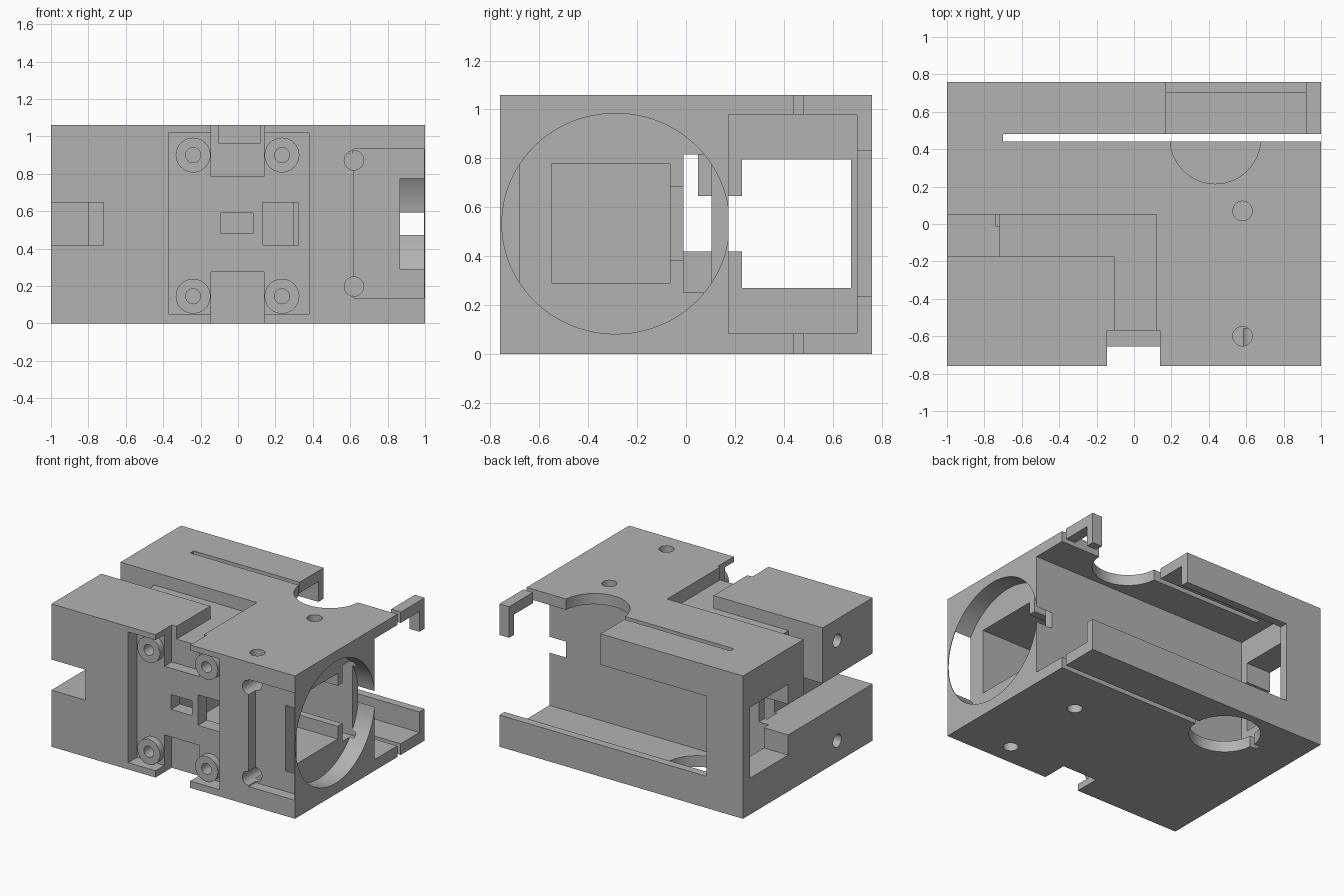
import bpy
import math

if "Cube" in bpy.data.objects:
    bpy.data.objects.remove(bpy.data.objects["Cube"], do_unlink=True)

grey = bpy.data.materials.new("plain_grey")
grey.use_nodes = True
grey.diffuse_color = (0.45, 0.45, 0.45, 1)
grey.node_tree.nodes["Principled BSDF"].inputs["Base Color"].default_value = (0.45, 0.45, 0.45, 1)


def box(name, x, y, z):
    """Box from (low, high) pairs."""
    spans = (x, y, z)
    bpy.ops.mesh.primitive_cube_add(size=1, location=[(a + b) / 2 for a, b in spans])
    ob = bpy.context.object
    ob.name = name
    ob.scale = [b - a for a, b in spans]
    bpy.ops.object.transform_apply(location=False, rotation=False, scale=True)
    return ob


def rod(name, axis, centre, radius, length, sides=40):
    """Cylinder along the axis, centred on the point."""
    turn = {"x": (0, math.pi / 2, 0), "y": (math.pi / 2, 0, 0), "z": (0, 0, 0)}[axis]
    bpy.ops.mesh.primitive_cylinder_add(vertices=sides, radius=radius, depth=length,
                                        location=centre, rotation=turn)
    ob = bpy.context.object
    ob.name = name
    bpy.ops.object.transform_apply(location=False, rotation=True, scale=False)
    return ob


def combine(body, tool, operation="DIFFERENCE"):
    """Cut or join a tool into the body, then discard the tool."""
    tool.hide_render = True
    mod = body.modifiers.new(tool.name, "BOOLEAN")
    mod.operation = operation
    mod.solver = "EXACT"
    mod.object = tool
    bpy.context.view_layer.objects.active = body
    bpy.ops.object.modifier_apply(modifier=mod.name)
    bpy.data.objects.remove(tool, do_unlink=True)


TOP, FRONT, OUT = 1.06, -0.76, 1.2
body = box("housing", (-1, 1), (FRONT, -FRONT), (0, TOP))

# Rear channel, its end window and its openings
cuts = [
    ("rear_channel", (-0.8, OUT), (0.173, 0.7), (0.083, 0.98)),
    ("end_window", (-OUT, -0.75), (0.23, 0.675), (0.27, 0.795)),
    ("back_opening", (-0.7, OUT), (0.65, 1), (0.235, 0.83)),
    ("top_rear_cutout", (0.17, 0.92), (0.46, 1), (0.8, OUT)),
    ("thin_slot", (-0.7, OUT), (0.44, 0.48), (-0.2, OUT)),
    # L-shaped cable groove on top and the side notch
    ("side_groove", (-OUT, 0.12), (-0.175, 0.05), (0.965, OUT)),
    ("front_groove", (-0.105, 0.12), (-0.6, 0), (0.965, OUT)),
    ("deep_groove", (-OUT, -0.72), (-0.175, 0.05), (0.5, OUT)),
    ("side_notch", (-OUT, -0.72), (-1, 0.25), (0.42, 0.647)),
    # Front panel recess with upper and lower notches
    ("front_recess", (-0.37, 0.38), (-1, -0.655), (0.05, 1.02)),
    ("upper_notch", (-0.145, 0.14), (-1, -0.57), (0.785, OUT)),
    ("lower_notch", (-0.145, 0.14), (-1, -0.57), (-0.2, 0.275)),
    ("small_window", (-0.09, 0.08), (-0.7, -0.5), (0.48, 0.59)),
    ("large_window", (0.13, 0.32), (-0.7, -0.5), (0.42, 0.647)),
    ("front_side_recess", (0.62, 0.995), (-1, -0.68), (0.137, 0.932)),
    # Inner pockets behind the round opening
    ("main_pocket", (-0.1, 0.9), (-0.55, -0.065), (0.29, 0.777)),
    ("long_pocket", (-0.74, 0.9), (-0.01, 0.105), (0.252, 0.815)),
    ("pocket_link", (0.3, 0.9), (-0.1, 0.02), (0.385, 0.685)),
]
for name, x, y, z in cuts:
    combine(body, box(name, x, y, z))

# Large round opening on the side
ring = rod("round_opening", "x", (1.0325, -0.288, 0.533), 0.465, 0.335, 96)
ring.scale.z = 0.97
combine(body, ring)

# Half-moon opening in the top wall and round opening in the bottom wall
combine(body, rod("top_half_moon", "z", (0.435, 0.457, 1.05), 0.242, 0.2, 64))
combine(body, rod("bottom_round_hole", "z", (-0.41, 0.46, 0), 0.242, 0.22, 64))

# Screw holes in the top, bottom, left and front walls
for y in (0.07, -0.6):
    for z in (0, TOP):
        combine(body, rod("vertical_screw_hole", "z", (0.58, y, z), 0.052, 0.3))
for z in (0.157, 0.9):
    combine(body, rod("side_screw_hole", "x", (-1, -0.345, z), 0.048, 0.5))
for z in (0.197, 0.872):
    combine(body, rod("front_screw_hole", "y", (0.62, -0.76, z), 0.052, 0.4))

# Ring bosses in the front recess
for x in (-0.24, 0.235):
    for z in (0.145, 0.9):
        combine(body, rod("boss", "y", (x, -0.67, z), 0.093, 0.07), "UNION")
        combine(body, rod("boss_hole", "y", (x, -0.67, z), 0.04, 0.3))

body.data.materials.clear()
body.data.materials.append(grey)
for face in body.data.polygons:
    face.material_index = 0
bpy.ops.object.select_all(action="DESELECT")
body.select_set(True)
bpy.context.view_layer.objects.active = body
bpy.ops.object.shade_smooth_by_angle(angle=math.radians(30))
